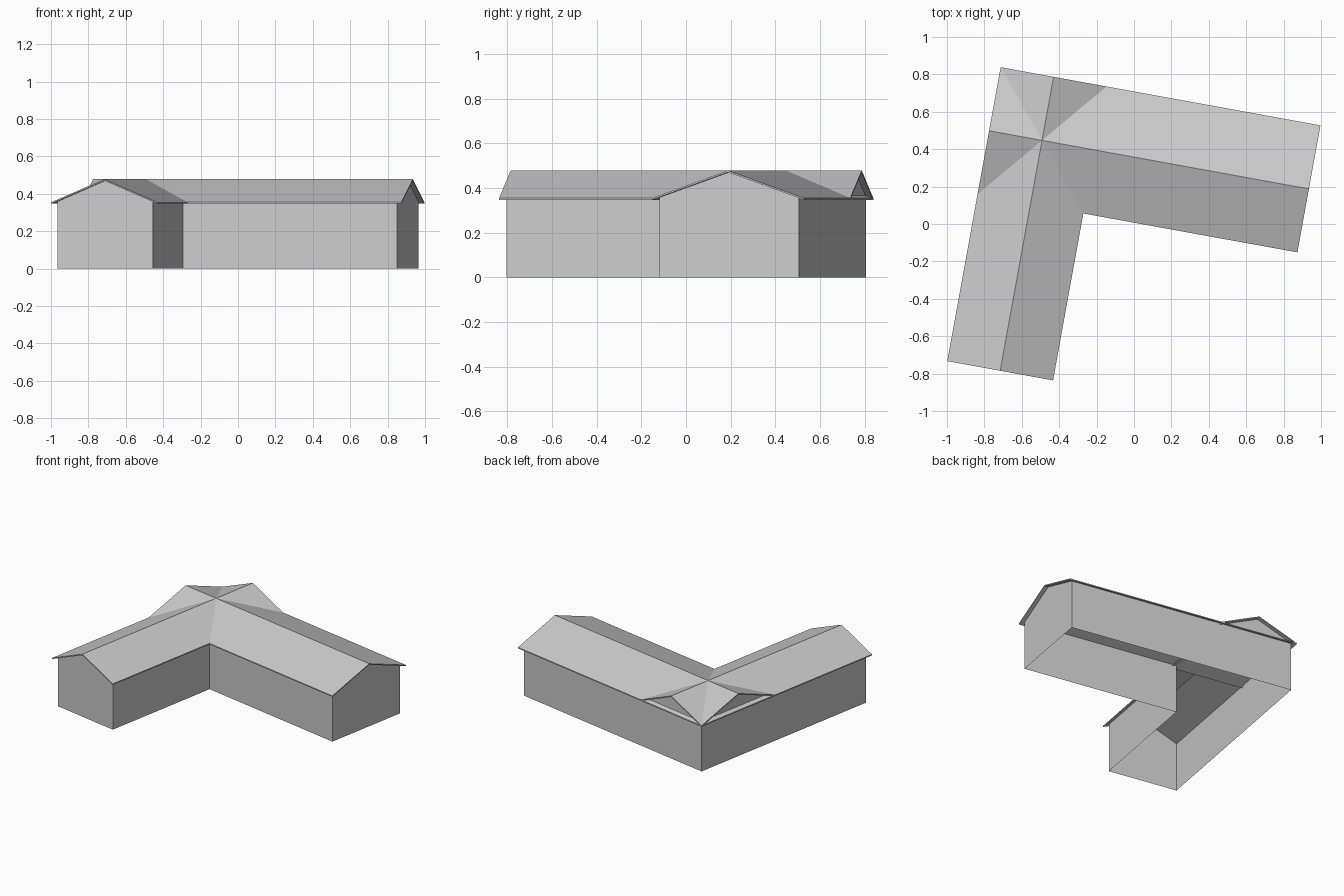
import bpy
import bmesh
import math
from mathutils import Matrix, Vector

if "Cube" in bpy.data.objects:
    bpy.data.objects.remove(bpy.data.objects["Cube"])

# Plan sizes, measured from the outer roof corner along both wings
LONG_LEN, LONG_W = 1.738, 0.69
SHORT_LEN, SHORT_W = 1.597, 0.575
OVERHANG = 0.028
EAVE_Z, RIDGE_Z, SHEET = 0.355, 0.478, 0.008
WALL_Z = EAVE_Z + 0.003
GABLE_Z = RIDGE_Z - SHEET
PLACE = Matrix.Translation((-0.713, 0.838, 0)) @ Matrix.Rotation(math.radians(-10.3), 4, "Z")

grey = bpy.data.materials.new("light_grey")
grey.use_nodes = True
colour = (0.6, 0.6, 0.6, 1)
grey.diffuse_color = colour
grey.node_tree.nodes["Principled BSDF"].inputs["Base Color"].default_value = colour


def finish(name, bm):
    bm.transform(PLACE)
    mesh = bpy.data.meshes.new(name)
    bm.to_mesh(mesh)
    bm.free()
    mesh.materials.append(grey)
    obj = bpy.data.objects.new(name, mesh)
    bpy.context.collection.objects.link(obj)
    return obj


def add_face(bm, points):
    return bm.faces.new([bm.verts.new(p) for p in points])


# Walls: open L-shaped shell
left, right = OVERHANG, SHORT_W - OVERHANG
north, inner = -OVERHANG, OVERHANG - LONG_W
east, south = LONG_LEN - OVERHANG, OVERHANG - SHORT_LEN
outline = [(left, south), (right, south), (right, inner),
           (east, inner), (east, north), (left, north)]
bm = bmesh.new()
for a, b in zip(outline, outline[1:] + outline[:1]):
    add_face(bm, [(*a, 0), (*b, 0), (*b, WALL_Z), (*a, WALL_Z)])
bmesh.ops.remove_doubles(bm, verts=bm.verts, dist=0.0001)
finish("walls", bm)

# Gable triangles above the four wing ends
gables = {
    "south_gable": ((left, south), (right, south)),
    "east_gable": ((east, inner), (east, north)),
    "north_gable": ((right, north), (left, north)),
    "west_gable": ((left, north), (left, inner)),
}
for name, (a, b) in gables.items():
    mid = (Vector(a) + Vector(b)) / 2
    bm = bmesh.new()
    add_face(bm, [(*a, WALL_Z), (*b, WALL_Z), (*mid, GABLE_Z)])
    finish(name, bm)


# Roofs: thin folded sheets that cross at the corner
def roof(name, width, length, along_x):
    top = [(0, EAVE_Z), (width / 2, RIDGE_Z), (width, EAVE_Z)]
    profile = top + [(s, z - SHEET) for s, z in reversed(top)]
    bm = bmesh.new()
    if along_x:
        points, sweep = [(0, -s, z) for s, z in profile], (length, 0, 0)
    else:
        points, sweep = [(s, 0, z) for s, z in profile], (0, -length, 0)
    rows = [[bm.verts.new(Vector(p) + Vector(sweep) * t) for p in points] for t in (0, 1)]
    count = len(points)
    for i in range(count):
        j = (i + 1) % count
        bm.faces.new([rows[0][i], rows[0][j], rows[1][j], rows[1][i]])
    # end strips, one for each slope
    for row in rows:
        bm.faces.new([row[0], row[1], row[4], row[5]])
        bm.faces.new([row[1], row[2], row[3], row[4]])
    bmesh.ops.recalc_face_normals(bm, faces=bm.faces)
    finish(name, bm)


roof("long_wing_roof", LONG_W, LONG_LEN, True)
roof("short_wing_roof", SHORT_W, SHORT_LEN, False)
